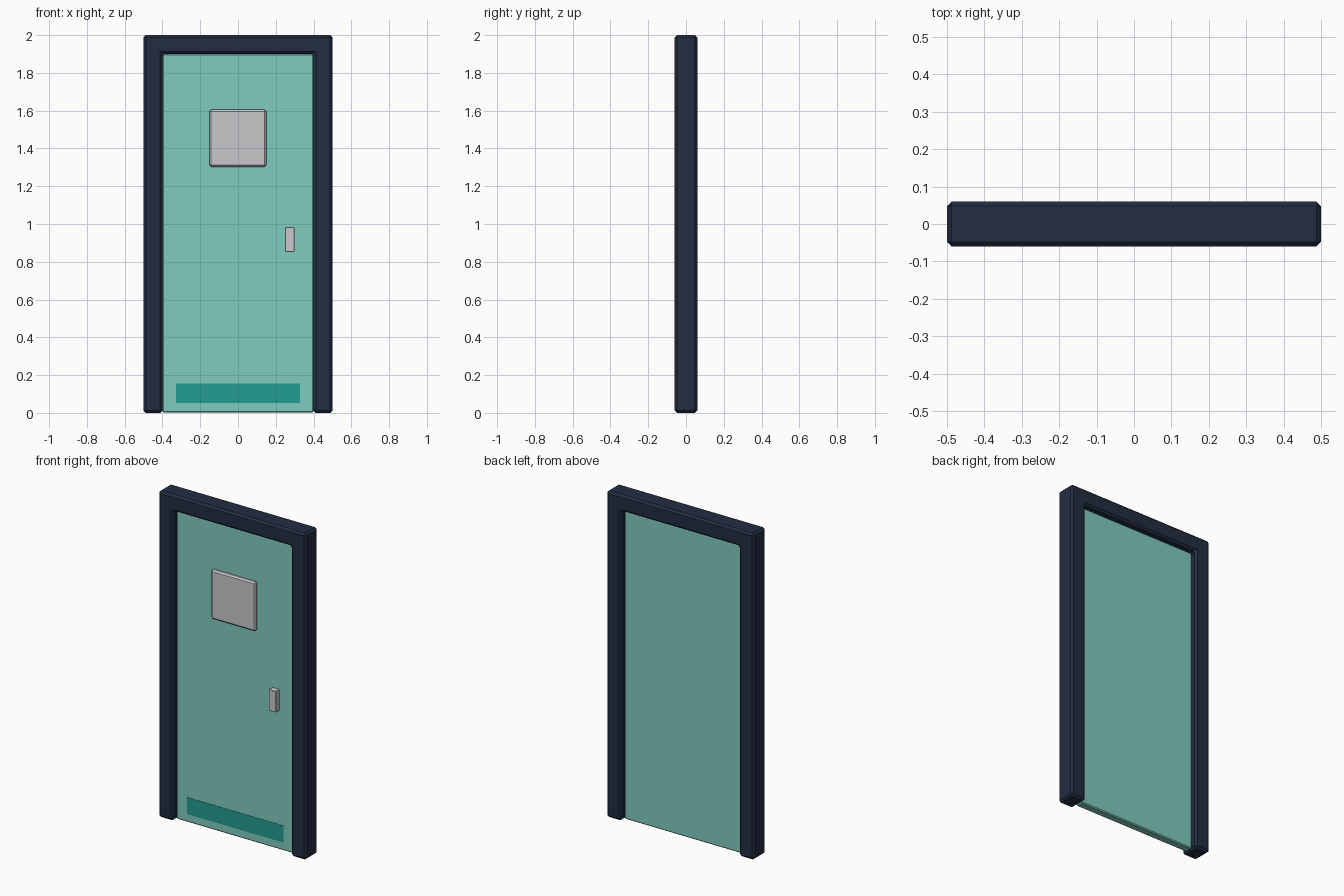
import bpy
import bmesh

cube = bpy.data.objects.get("Cube")
if cube:
    bpy.data.objects.remove(cube, do_unlink=True)


def material(name, rgb):
    # sRGB bytes to linear colour
    colour = [((c / 255 + 0.055) / 1.055) ** 2.4 for c in rgb] + [1.0]
    mat = bpy.data.materials.new(name)
    mat.use_nodes = True
    mat.diffuse_color = colour
    shader = mat.node_tree.nodes["Principled BSDF"]
    shader.inputs["Base Color"].default_value = colour
    shader.inputs["Roughness"].default_value = 0.7
    return mat


def slab(name, outline, front, back, mat, bevel=0.0):
    """Extrude an x-z outline from the front to the back depth."""
    bm = bmesh.new()
    face = bm.faces.new([bm.verts.new((x, front, z)) for x, z in outline])
    new = bmesh.ops.extrude_face_region(bm, geom=[face])["geom"]
    for v in new:
        if isinstance(v, bmesh.types.BMVert):
            v.co.y = back
    bmesh.ops.recalc_face_normals(bm, faces=bm.faces)
    mesh = bpy.data.meshes.new(name)
    bm.to_mesh(mesh)
    bm.free()
    mesh.materials.append(mat)
    obj = bpy.data.objects.new(name, mesh)
    bpy.context.collection.objects.link(obj)
    if bevel:
        mod = obj.modifiers.new("chamfer", 'BEVEL')
        mod.width = bevel
        mod.segments = 1
        mod.limit_method = 'ANGLE'
    return obj


def rect(x0, x1, z0, z1):
    return [(x0, z0), (x1, z0), (x1, z1), (x0, z1)]


navy = material("navy frame", (34, 45, 66))
mint = material("mint panel", (128, 203, 190))
teal = material("teal plate", (34, 156, 144))
grey = material("pale grey", (200, 200, 204))

# Door frame: one arch of two posts and a header
half, inner, top, head = 0.5, 0.4, 2.0, 1.9
arch = [(-half, 0), (-inner, 0), (-inner, head), (inner, head),
        (inner, 0), (half, 0), (half, top), (-half, top)]
slab("door_frame", arch, -0.06, 0.06, navy, 0.012)

# Door leaf, recessed equally on both sides
slab("door_panel", rect(-inner, inner, 0.002, head), -0.025, 0.025, mint, 0.006)

# Fittings on the front face
slab("window", rect(-0.152, 0.15, 1.303, 1.605), -0.047, -0.02, grey, 0.009)
slab("handle", rect(0.25, 0.298, 0.853, 0.983), -0.06, -0.02, grey, 0.002)
slab("kick_plate", rect(-0.328, 0.327, 0.052, 0.155), -0.027, -0.02, teal)
